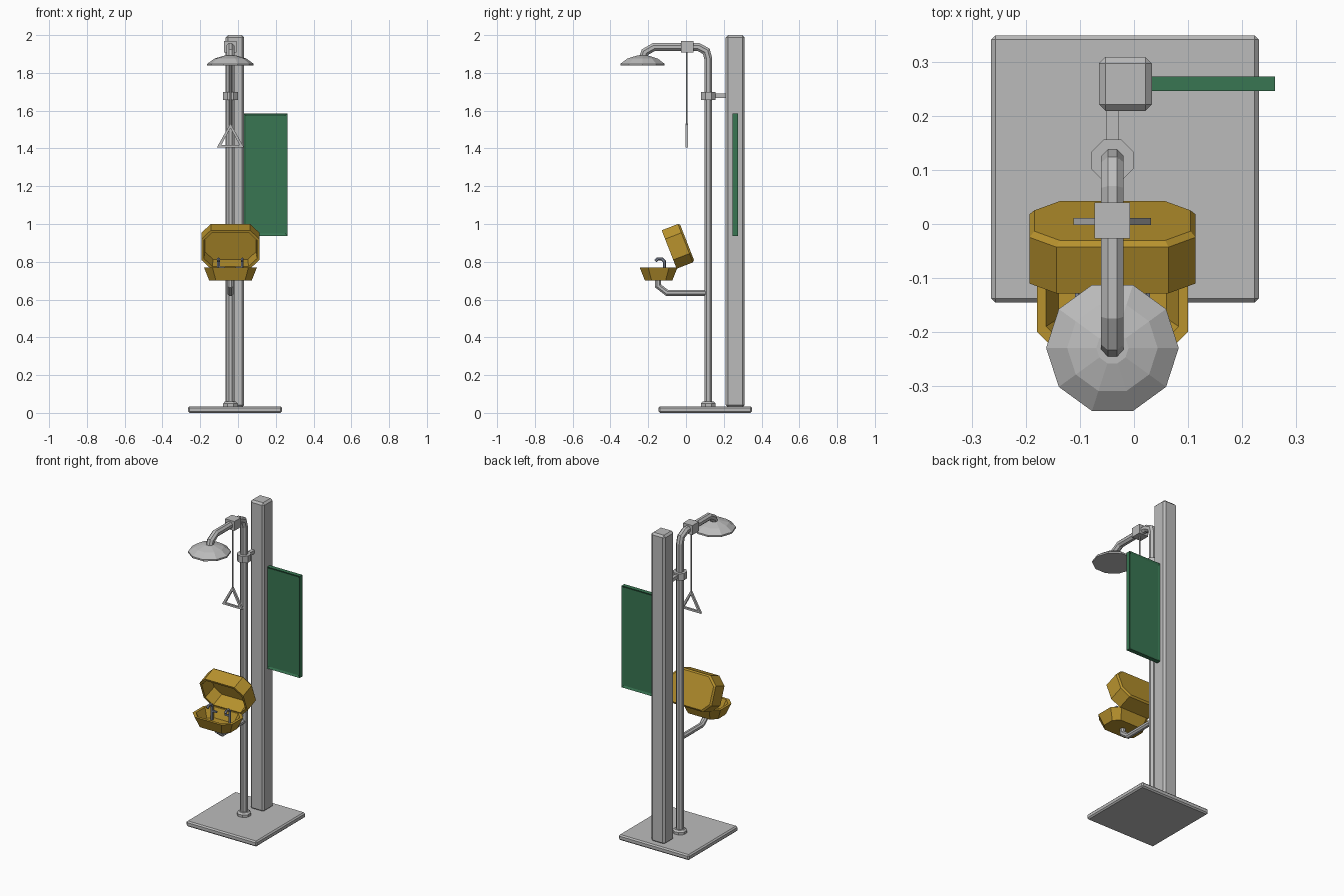
import bpy, bmesh, math
from mathutils import Vector, Matrix

cube = bpy.data.objects.get("Cube")
if cube:
    bpy.data.objects.remove(cube, do_unlink=True)


def material(name, rgb):
    m = bpy.data.materials.new(name)
    m.use_nodes = True
    m.diffuse_color = (*rgb, 1)
    m.node_tree.nodes["Principled BSDF"].inputs["Base Color"].default_value = (*rgb, 1)
    return m


GREY = material("galvanised_grey", (0.5, 0.5, 0.5))
YELLOW = material("safety_yellow", (0.48, 0.29, 0.027))
GREEN = material("sign_green", (0.04, 0.18, 0.085))
STEEL = material("nozzle_steel", (0.23, 0.26, 0.33))
PIPE_X = -0.04
PIPE_Y = 0.118


def finish(name, bm, mat, bevel=0):
    bmesh.ops.recalc_face_normals(bm, faces=bm.faces)
    mesh = bpy.data.meshes.new(name)
    bm.to_mesh(mesh)
    bm.free()
    mesh.materials.append(mat)
    ob = bpy.data.objects.new(name, mesh)
    bpy.context.collection.objects.link(ob)
    if bevel:
        mod = ob.modifiers.new("edge_bevel", "BEVEL")
        mod.width = bevel
        mod.segments = 1
    return ob


def box(name, lo, hi, mat, bevel=0):
    lo, hi = Vector(lo), Vector(hi)
    bm = bmesh.new()
    bmesh.ops.create_cube(bm, size=1)
    for v in bm.verts:
        v.co = (lo + hi) / 2 + v.co * (hi - lo)
    return finish(name, bm, mat, bevel)


def loft(name, rings, mat, matrix=None):
    """Join equal-length rings of points and cap both ends."""
    bm = bmesh.new()
    loops = [[bm.verts.new(p) for p in ring] for ring in rings]
    n = len(loops[0])
    for a, b in zip(loops, loops[1:]):
        for i in range(n):
            j = (i + 1) % n
            bm.faces.new((a[i], a[j], b[j], b[i]))
    bm.faces.new(loops[0])
    bm.faces.new(loops[-1])
    if matrix:
        bm.transform(matrix)
    return finish(name, bm, mat)


def tube(name, x, path, radius, mat, sides=8):
    """Mitred pipe along (y, z) points in a plane of constant x."""
    pts = [Vector(p) for p in path]
    rings = []
    for i, p in enumerate(pts):
        before = (p - pts[i - 1]).normalized() if i else None
        after = (pts[i + 1] - p).normalized() if i < len(pts) - 1 else None
        d = ((before or after) + (after or before)).normalized()
        stretch = 1 / max(0.5, d.dot(before or after))
        normal = Vector((-d.y, d.x)) * stretch
        ring = []
        for k in range(sides):
            a = 2 * math.pi * (k + 0.5) / sides
            q = p + normal * radius * math.sin(a)
            ring.append((x + radius * math.cos(a), q.x, q.y))
        rings.append(ring)
    return loft(name, rings, mat)


def turned(name, x, y, profile, sides, mat, phase=0.0):
    """Stack of regular polygons given as (radius, z)."""
    angles = [2 * math.pi * (k + phase) / sides for k in range(sides)]
    return loft(name, [[(x + r * math.cos(a), y + r * math.sin(a), z) for a in angles]
                       for r, z in profile], mat)


def shell(name, sections, mat, matrix):
    """Chamfered rectangular tray; sections are (half width, half depth, chamfer, z)."""
    rings = []
    for w, d, c, z in sections:
        corner = [(w, d - c), (w - c, d)]
        half = corner + [(-x, y) for x, y in reversed(corner)]
        rings.append([(x, y, z) for x, y in half + [(-x, -y) for x, y in half]])
    return loft(name, rings, mat, matrix)


# Base and post
box("base_plate", (-0.265, -0.146, 0), (0.232, 0.35, 0.035), GREY, 0.008)
box("post", (-0.065, 0.21, 0.03), (0.033, 0.31, 2.0), GREY, 0.012)

# Sign board with recessed panels on both faces
sign = box("sign_board", (0.03, 0.247, 0.937), (0.262, 0.274, 1.585), GREEN)
bm = bmesh.new()
bm.from_mesh(sign.data)
bm.normal_update()
panels = [f for f in bm.faces if abs(f.normal.y) > 0.9]
bmesh.ops.inset_individual(bm, faces=panels, thickness=0.017)
for f in panels:
    bmesh.ops.translate(bm, verts=f.verts, vec=-f.normal * 0.006)
bm.to_mesh(sign.data)
bm.free()

# Supply pipe, flange, clamp and shower
tube("shower_pipe", PIPE_X,
     [(PIPE_Y, 0.035), (PIPE_Y, 1.875), (0.107, 1.915), (0.065, 1.937),
      (-0.17, 1.937), (-0.217, 1.91), (-0.23, 1.875)], 0.0225, GREY)
turned("floor_flange", PIPE_X, PIPE_Y, [(0.042, 0.033), (0.042, 0.05), (0.032, 0.06)], 8, GREY, 0.5)
turned("pipe_clamp", PIPE_X, PIPE_Y, [(0.042, 1.657), (0.042, 1.7)], 8, GREY, 0.5)
box("clamp_arm", (-0.052, PIPE_Y, 1.668), (-0.029, 0.215, 1.69), GREY)
turned("shower_head", PIPE_X, -0.23,
       [(0.123, 1.838), (0.123, 1.848), (0.084, 1.876), (0.03, 1.892)], 10, GREY)

# Valve with pull rod and triangular handle
box("valve_block", (-0.073, -0.027, 1.908), (-0.007, 0.04, 1.968), GREY)
turned("pull_rod", PIPE_X, 0.004, [(0.0055, 1.52), (0.0055, 1.915)], 6, GREY)
bm = bmesh.new()
rims = []
for y in (-0.002, 0.011):
    for w, low, high in ((0.072, 1.405, 1.533), (0.049, 1.417, 1.508)):
        rims.append([bm.verts.new((PIPE_X + sx * w, y, z))
                     for sx, z in ((-1, low), (1, low), (0, high))])
for a, b in ((0, 1), (1, 3), (3, 2), (2, 0)):
    for i in range(3):
        j = (i + 1) % 3
        bm.faces.new((rims[a][i], rims[a][j], rims[b][j], rims[b][i]))
finish("pull_handle", bm, GREY)

# Eyewash arm, bowl and open lid
tube("eyewash_arm", PIPE_X, [(PIPE_Y, 0.635), (-0.1, 0.635), (-0.148, 0.672), (-0.148, 0.705)],
     0.017, GREY)
shell("eyewash_bowl",
      [(0.112, 0.072, 0.035, 0.7), (0.14, 0.1, 0.045, 0.77),
       (0.123, 0.083, 0.038, 0.77), (0.1, 0.06, 0.03, 0.712)],
      YELLOW, Matrix.Translation((PIPE_X, -0.145, 0)))
shell("eyewash_lid",
      [(0.145, 0.1, 0.047, 0), (0.154, 0.109, 0.05, 0.01), (0.154, 0.109, 0.1, 0.1)][:2]
      + [(0.154, 0.109, 0.05, 0.102), (0.141, 0.096, 0.045, 0.102), (0.135, 0.09, 0.043, 0.014)],
      YELLOW, Matrix.Translation((PIPE_X, 0.006, 0.902)) @ Matrix.Rotation(math.radians(111.3), 4, "X"))

# Pair of eyewash nozzles with side taps
for side, label in ((-1, "right"), (1, "left")):
    x = PIPE_X + side * 0.063
    tube(label + "_nozzle", x,
         [(-0.115, 0.71), (-0.115, 0.803), (-0.127, 0.815), (-0.15, 0.815), (-0.162, 0.803)],
         0.008, STEEL, 6)
    inner = x - side * 0.035
    box(label + "_tap", (min(x, inner), -0.12, 0.765), (max(x, inner), -0.11, 0.775), STEEL)
